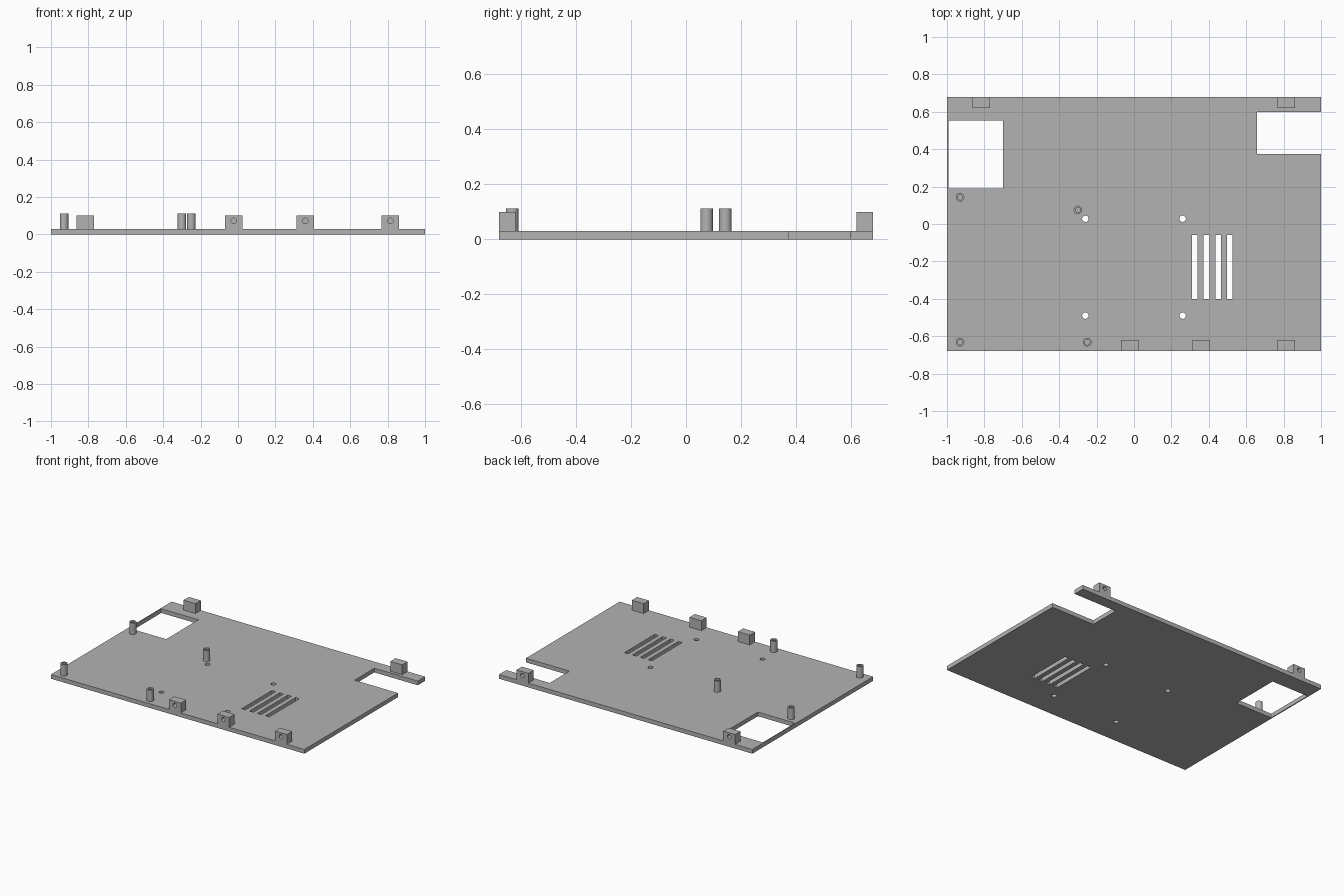
import bpy
import bmesh
from math import pi
from mathutils import Matrix, Vector

if "Cube" in bpy.data.objects:
    bpy.data.objects.remove(bpy.data.objects["Cube"])

GREY = (0.45, 0.45, 0.45, 1)
plastic = bpy.data.materials.new("grey plastic")
plastic.use_nodes = True
plastic.diffuse_color = GREY
plastic.node_tree.nodes["Principled BSDF"].inputs["Base Color"].default_value = GREY

W, D, T = 1.0, 0.68, 0.03      # half width, half depth, thickness
BLOCK_TOP, POST_TOP = 0.10, 0.111


def add_box(bm, x0, x1, y0, y1, z0, z1):
    size = Vector((x1 - x0, y1 - y0, z1 - z0))
    mid = Vector((x0 + x1, y0 + y1, z0 + z1)) / 2
    bmesh.ops.create_cube(bm, size=1, matrix=Matrix.Translation(mid) @ Matrix.Diagonal(size).to_4x4())


def add_cylinder(bm, centre, radius, length, turn=0):
    bmesh.ops.create_cone(bm, cap_ends=True, segments=32, radius1=radius, radius2=radius, depth=length,
                          matrix=Matrix.Translation(centre) @ Matrix.Rotation(turn, 4, "X"))


def finish(bm, name):
    bmesh.ops.recalc_face_normals(bm, faces=bm.faces[:])
    mesh = bpy.data.meshes.new(name)
    bm.to_mesh(mesh)
    bm.free()
    mesh.materials.append(plastic)
    obj = bpy.data.objects.new(name, mesh)
    bpy.context.collection.objects.link(obj)
    return obj


def select(obj):
    bpy.ops.object.select_all(action="DESELECT")
    obj.select_set(True)
    bpy.context.view_layer.objects.active = obj


def carve(obj, cutter_bm):
    cutter = finish(cutter_bm, "cutter")
    cutter.hide_render = True
    mod = obj.modifiers.new("cut", "BOOLEAN")
    mod.operation, mod.solver, mod.object = "DIFFERENCE", "EXACT", cutter
    select(obj)
    bpy.ops.object.modifier_apply(modifier=mod.name)
    bpy.data.objects.remove(cutter)
    bpy.ops.object.shade_smooth_by_angle()


# Base plate with window, side notch, vent slots and screw holes
bm = bmesh.new()
add_box(bm, -W, W, -D, D, 0, T)
plate = finish(bm, "base_plate")

cut = bmesh.new()
add_box(cut, -0.993, -0.70, 0.19, 0.553, -0.1, 0.1)
add_box(cut, 0.657, 1.1, 0.375, 0.598, -0.1, 0.1)
for i in range(4):
    x = 0.325 + i * 0.0625
    add_box(cut, x - 0.015, x + 0.015, -0.402, -0.06, -0.1, 0.1)
for x in (-0.26, 0.26):
    for y in (-0.49, 0.028):
        add_cylinder(cut, (x, y, 0), 0.017, 0.2)
carve(plate, cut)

# Edge blocks, each with a blind screw hole in its outer face
blocks = [("front_block", -0.022, -1), ("front_block", 0.36, -1), ("front_block", 0.815, -1),
          ("back_block", -0.817, 1), ("back_block", 0.815, 1)]
for name, x, side in blocks:
    bm = bmesh.new()
    add_box(bm, x - 0.047, x + 0.047, *sorted((side * D, side * 0.62)), T, BLOCK_TOP)
    block = finish(bm, name)
    cut = bmesh.new()
    add_cylinder(cut, (x, side * D, 0.072), 0.015, 0.08, pi / 2)
    carve(block, cut)

# Hollow standoff posts
for x, y in ((-0.93, 0.143), (-0.30, 0.075), (-0.93, -0.632), (-0.25, -0.632)):
    bm = bmesh.new()
    add_cylinder(bm, (x, y, (T + POST_TOP) / 2), 0.023, POST_TOP - T)
    post = finish(bm, "standoff_post")
    cut = bmesh.new()
    add_cylinder(cut, (x, y, POST_TOP), 0.014, 0.14)
    carve(post, cut)
